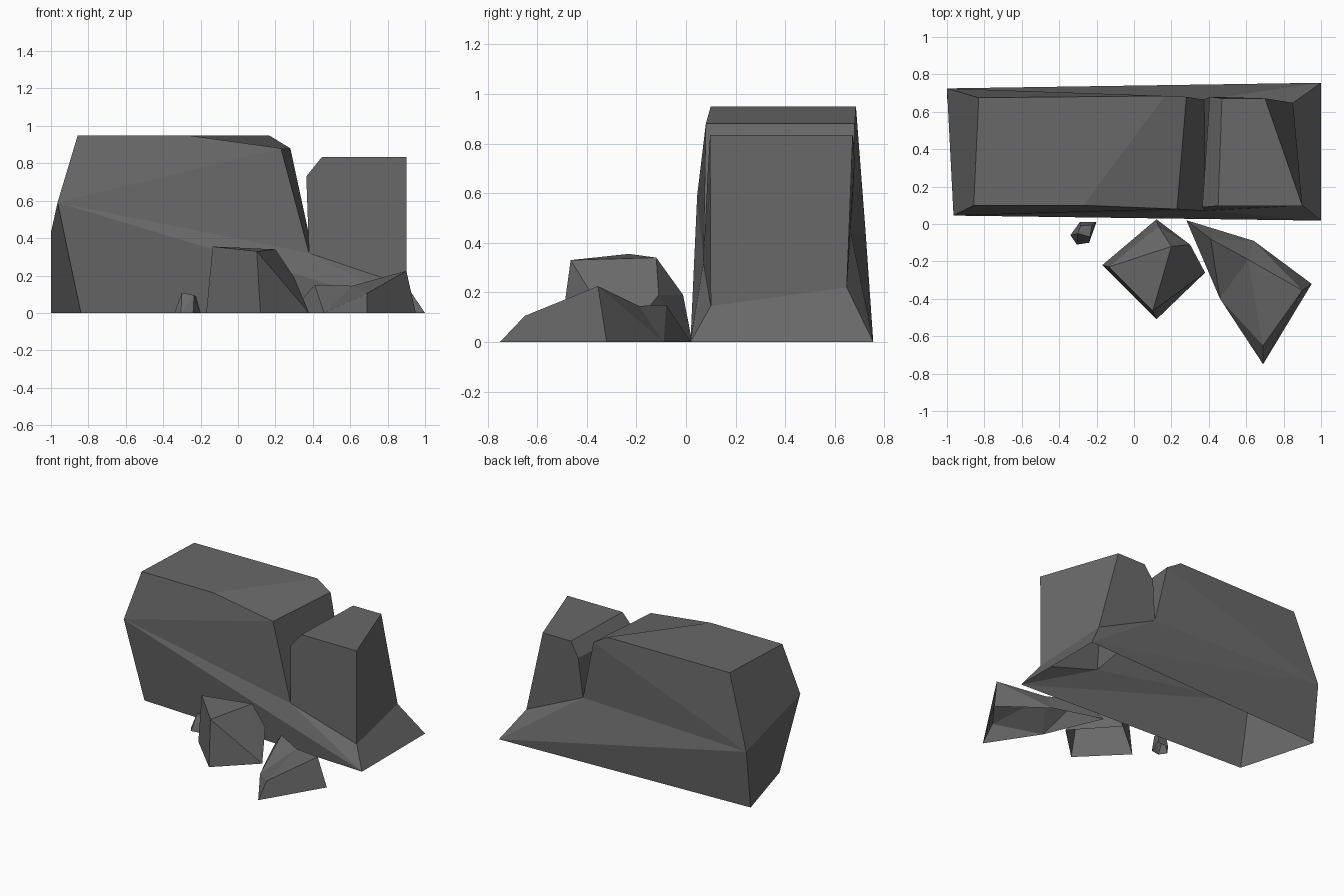
import bpy
import bmesh

if "Cube" in bpy.data.objects:
    bpy.data.objects.remove(bpy.data.objects["Cube"])

stone = bpy.data.materials.new("dark_grey_stone")
stone.diffuse_color = (0.14, 0.14, 0.14, 1.0)
stone.use_nodes = True
stone.node_tree.nodes["Principled BSDF"].inputs["Base Color"].default_value = stone.diffuse_color


def finish(name, bm):
    """Orient faces outward, open the underside and link the object."""
    bmesh.ops.recalc_face_normals(bm, faces=bm.faces[:])
    under = [f for f in bm.faces if all(v.co.z < 0.001 for v in f.verts)]
    bmesh.ops.delete(bm, geom=under, context='FACES')
    mesh = bpy.data.meshes.new(name)
    bm.to_mesh(mesh)
    bm.free()
    mesh.materials.append(stone)
    obj = bpy.data.objects.new(name, mesh)
    bpy.context.collection.objects.link(obj)
    return obj


def faceted(name, points, faces):
    """Rock from points and faces."""
    bm = bmesh.new()
    vs = [bm.verts.new(p) for p in points]
    for f in faces:
        bm.faces.new([vs[i] for i in f])
    return finish(name, bm)


def hull(name, points):
    """Rock as the convex hull of a few points."""
    bm = bmesh.new()
    vs = [bm.verts.new(p) for p in points]
    res = bmesh.ops.convex_hull(bm, input=vs)
    loose = [v for v in res["geom_interior"] if isinstance(v, bmesh.types.BMVert)]
    bmesh.ops.delete(bm, geom=loose, context='VERTS')
    return finish(name, bm)


# Large notched boulder: a front and a back outline, bridged across the depth
front = [(-.84, .108, 0), (-.965, .045, .59), (-.857, .1, .95), (-.27, .1, .95),
         (.23, .08, .88), (.38, .07, .32), (.365, .09, .73), (.45, .097, .835),
         (.90, .097, .835), (.90, .1, .145), (1, .018, 0)]
back = [(-1, .674, 0), (-1, .725, .43), (-.83, .675, .95), (.165, .685, .95),
        (.28, .68, .88), (.375, .665, .44), (.405, .68, .73), (.47, .672, .835),
        (.70, .672, .835), (.85, .648, .22), (1, .755, 0)]
n = len(front)
cap = [(0, 1, 10), (1, 5, 10), (5, 9, 10), (1, 2, 3, 4), (1, 4, 5), (5, 6, 7, 8, 9)]
sides = [(i, (i + 1) % n, n + (i + 1) % n, n + i) for i in range(n)]
back_cap = [tuple(n + i for i in f) for f in cap]
faceted("large_boulder", front + back, cap + back_cap + sides)

# Blocky rock in the middle
hull("middle_rock", [
    (.12, .025, 0), (.38, -.26, 0), (.12, -.51, 0), (-.17, -.22, 0),
    (.30, -.11, .19), (.13, -.012, .19),
    (.10, -.465, .33), (-.135, -.23, .355), (.20, -.12, .34)])

# Low ridged rock on the right: five base points, then four along the ridge
faceted("ridged_rock", [
    (.28, .02, 0), (.46, -.40, 0), (.69, -.75, 0), (.95, -.32, 0), (.64, -.09, 0),
    (.41, -.08, .15), (.61, -.19, .145), (.90, -.355, .225), (.69, -.65, .105)],
    [(0, 1, 5), (1, 6, 5), (1, 8, 6), (1, 2, 8), (8, 7, 6), (2, 3, 7, 8),
     (3, 4, 7), (4, 6, 7), (4, 5, 6), (4, 0, 5), (0, 1, 2, 3, 4)])

# Pebble on the left
hull("pebble", [
    (-.34, -.06, 0), (-.29, .01, 0), (-.20, .012, 0), (-.24, -.10, 0), (-.305, -.11, 0),
    (-.30, -.05, .108), (-.285, -.01, .10), (-.225, -.005, .09), (-.235, -.07, .095)])
